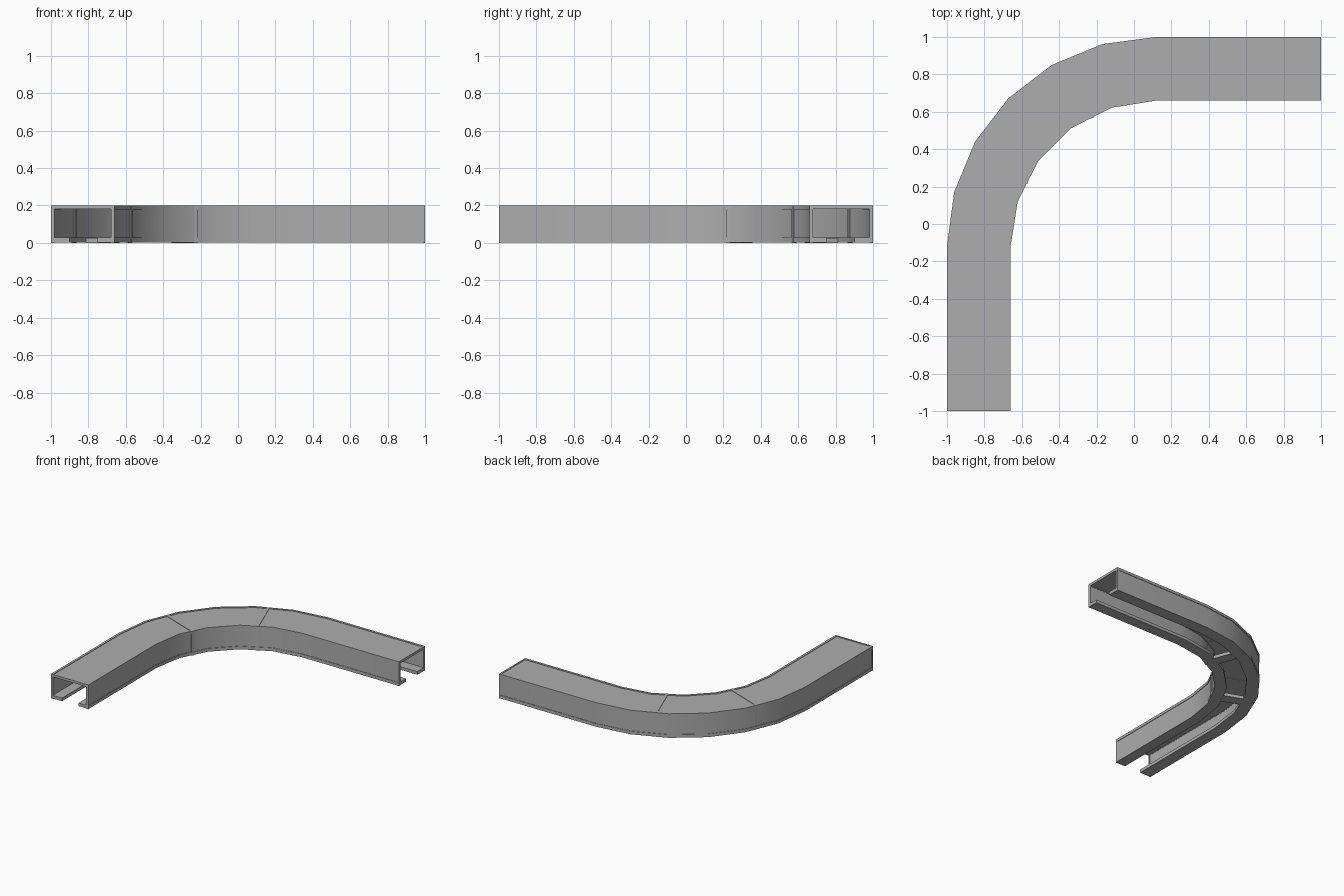
import bpy, bmesh, math
from mathutils import Vector

cube = bpy.data.objects.get("Cube")
if cube:
    bpy.data.objects.remove(cube, do_unlink=True)

CX, CY = 0.12, -0.12           # centre of the bend
R_OUT, R_IN = 1.12, 0.78       # outer and inner bend radii
N_OUT, N_IN = 6, 5             # facets in the outer and inner bend
TOP = 0.2

metal = bpy.data.materials.new("grey_metal")
metal.use_nodes = True
grey = (0.42, 0.42, 0.42, 1)
metal.diffuse_color = grey
metal.node_tree.nodes["Principled BSDF"].inputs["Base Color"].default_value = grey


def track(r, n):
    """Straight run, quarter bend, straight run at one radius."""
    pts = [(CX - r, -1)]
    for i in range(n + 1):
        a = math.pi / 2 * i / n
        pts.append((CX - r * math.cos(a), CY + r * math.sin(a)))
    return pts + [(1, CY + r)]


def prism(name, outline, z0, z1):
    """Extrude a flat outline between two heights."""
    bm = bmesh.new()
    face = bm.faces.new([bm.verts.new((x, y, z0)) for x, y in outline])
    ext = bmesh.ops.extrude_face_region(bm, geom=[face])
    moved = [v for v in ext["geom"] if isinstance(v, bmesh.types.BMVert)]
    bmesh.ops.translate(bm, verts=moved, vec=(0, 0, z1 - z0))
    bmesh.ops.recalc_face_normals(bm, faces=bm.faces)
    mesh = bpy.data.meshes.new(name)
    bm.to_mesh(mesh)
    bm.free()
    mesh.materials.append(metal)
    ob = bpy.data.objects.new(name, mesh)
    bpy.context.collection.objects.link(ob)
    bpy.ops.object.select_all(action="DESELECT")
    ob.select_set(True)
    bpy.context.view_layer.objects.active = ob
    bpy.ops.object.shade_smooth_by_angle(angle=math.radians(30))
    return ob


def strip(name, r0, n0, r1, n1, z0, z1):
    return prism(name, track(r0, n0) + track(r1, n1)[::-1], z0, z1)


def bar(name, p, q, width, z0, z1):
    p, q = Vector(p), Vector(q)
    d = (q - p).normalized()
    s = Vector((-d.y, d.x)) * width / 2
    prism(name, [p + s, q + s, q - s, p - s], z0, z1)


def hoop(name, p, q, width):
    """Top bar and two side posts between an outer and an inner point."""
    p, q = Vector(p), Vector(q)
    d = (q - p).normalized() * 0.02
    bar(name + "_top_bar", p, q, width, TOP - 0.02, TOP)
    bar(name + "_outer_post", p, p + d, width, 0, TOP - 0.001)
    bar(name + "_inner_post", q - d, q, width, 0, TOP - 0.001)


# Recessed panels
strip("top_panel", R_OUT - 0.01, N_OUT, R_IN + 0.01, N_IN, TOP - 0.018, TOP - 0.004)
strip("outer_wall", R_OUT - 0.004, N_OUT, R_OUT - 0.016, N_OUT, 0.01, TOP - 0.01)
strip("inner_wall", R_IN + 0.016, N_IN, R_IN + 0.004, N_IN, 0.01, TOP - 0.01)

# Corner rails and the two floor flanges beside the open slot
strip("outer_top_rail", R_OUT, N_OUT, R_OUT - 0.018, N_OUT, TOP - 0.022, TOP)
strip("inner_top_rail", R_IN + 0.018, N_IN, R_IN, N_IN, TOP - 0.022, TOP)
strip("outer_floor_flange", R_OUT, N_OUT, R_OUT - 0.1, N_OUT, 0.002, 0.028)
strip("inner_floor_flange", R_IN + 0.09, N_IN, R_IN, N_IN, 0.002, 0.028)

# Hoops at both joints and both ends, with floor ties at the joints
outer_joint, inner_joint = (-0.885, 0.345), (-0.567, 0.224)
outer_end, inner_end = (CX - R_OUT, -0.994), (CX - R_IN, -0.994)


def swap(p):
    """Mirror across the diagonal of the bend."""
    return (-p[1], -p[0])


for side, flip in (("front", tuple), ("back", swap)):
    po, pi = flip(outer_joint), flip(inner_joint)
    hoop(side + "_joint", po, pi, 0.022)
    a, b = Vector(po), Vector(pi)
    bar(side + "_floor_tie", a.lerp(b, 0.28), a.lerp(b, 0.74), 0.09, 0, 0.026)
    hoop(side + "_end", flip(outer_end), flip(inner_end), 0.012)
